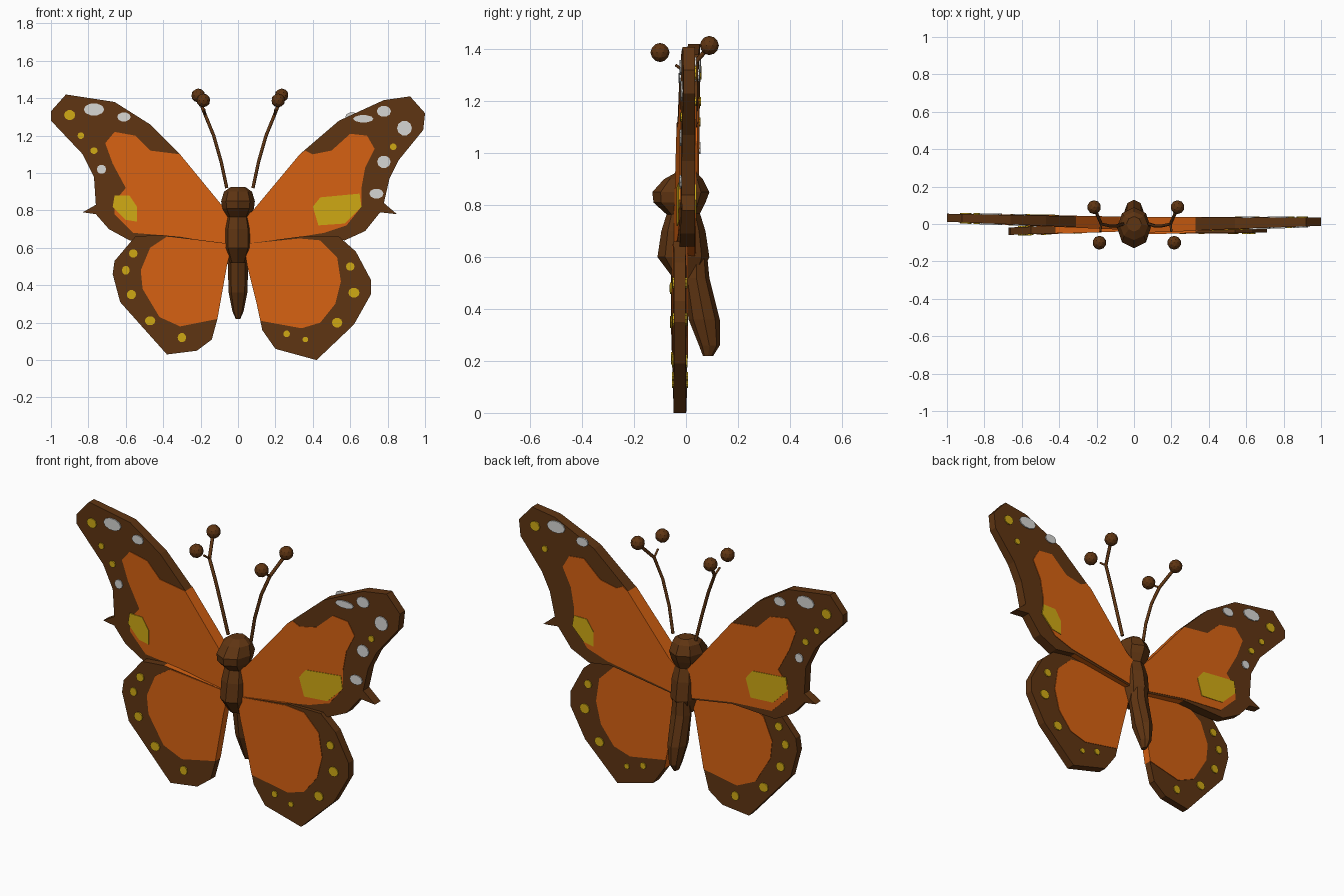
import bpy, bmesh, math
from mathutils import Vector

cube = bpy.data.objects.get("Cube")
if cube:
    bpy.data.objects.remove(cube, do_unlink=True)


def make_material(name, rgb):
    mat = bpy.data.materials.new(name)
    mat.use_nodes = True
    mat.diffuse_color = (*rgb, 1)
    mat.node_tree.nodes["Principled BSDF"].inputs["Base Color"].default_value = (*rgb, 1)
    return mat


BROWN = make_material("dark brown", (.114, .035, .006))
ORANGE = make_material("orange", (.68, .122, .006))
YELLOW = make_material("yellow", (.63, .40, .007))
WHITE = make_material("pale white", (.68, .68, .66))


def finish(name, bm, *materials):
    bmesh.ops.recalc_face_normals(bm, faces=bm.faces)
    mesh = bpy.data.meshes.new(name)
    bm.to_mesh(mesh)
    bm.free()
    for mat in materials:
        mesh.materials.append(mat)
    obj = bpy.data.objects.new(name, mesh)
    bpy.context.collection.objects.link(obj)
    return obj


def slab(name, outline, side, front, back, materials, rim_rule=None):
    """Prism in the x-z plane; front and back are (root y, tip y) lines."""
    bm = bmesh.new()
    rings = []
    for root, tip in (front, back):
        rings.append([bm.verts.new((side * x, root + (tip - root) * x, z)) for x, z in outline])
    for ring in rings:
        bm.faces.new(ring)
    count = len(outline)
    for i in range(count):
        j = (i + 1) % count
        face = bm.faces.new((rings[0][i], rings[0][j], rings[1][j], rings[1][i]))
        if rim_rule and rim_rule(face.calc_center_median()):
            face.material_index = 1
    return finish(name, bm, *materials)


def plate(name, outline, side, surface, outward, height, mat):
    """Thin painted plate lying on a wing surface."""
    outer = [y + outward * height for y in surface]
    inner = [y - outward * .002 for y in surface]
    return slab(name, outline, side, outer, inner, [mat])


def oval(x, z, rx, rz):
    turns = [math.tau * i / 10 for i in range(10)]
    return [(x + rx * math.cos(a), z + rz * math.sin(a)) for a in turns]


def loft(name, rings, sides=8):
    """Closed faceted tube from (z, centre y, half width, half depth) rings."""
    bm = bmesh.new()
    loops = []
    for z, y, rx, ry in rings:
        turns = [math.tau * i / sides for i in range(sides)]
        loops.append([bm.verts.new((rx * math.cos(a), y + ry * math.sin(a), z)) for a in turns])
    for low, high in zip(loops, loops[1:]):
        for i in range(sides):
            j = (i + 1) % sides
            bm.faces.new((low[i], low[j], high[j], high[i]))
    bm.faces.new(loops[0])
    bm.faces.new(loops[-1])
    return finish(name, bm, BROWN)


def rod(name, points, radius):
    curve = bpy.data.curves.new(name, "CURVE")
    curve.dimensions = "3D"
    curve.bevel_depth = radius
    curve.bevel_resolution = 1
    curve.use_fill_caps = True
    spline = curve.splines.new("POLY")
    spline.points.add(len(points) - 1)
    for target, point in zip(spline.points, points):
        target.co = (*point, 1)
    curve.materials.append(BROWN)
    obj = bpy.data.objects.new(name, curve)
    bpy.context.collection.objects.link(obj)


def knob(name, centre, radius):
    bm = bmesh.new()
    bmesh.ops.create_icosphere(bm, subdivisions=2, radius=radius)
    bmesh.ops.translate(bm, verts=bm.verts, vec=Vector(centre))
    finish(name, bm, BROWN)


# Wing outlines: distance from the middle, height
left_upper = [(.03, .76), (.08, .80), (.33, 1.10), (.54, 1.28), (.78, 1.39), (.92, 1.41),
              (1, 1.32), (.99, 1.23), (.86, 1.07), (.81, .97), (.78, .84), (.85, .78),
              (.76, .79), (.68, .69), (.57, .64), (.44, .66), (.03, .60)]
right_upper = [(.03, .77), (.08, .82), (.31, 1.10), (.47, 1.26), (.66, 1.38), (.92, 1.42),
               (1, 1.33), (1, 1.28), (.83, 1.10), (.77, .98), (.76, .83), (.83, .79),
               (.76, .78), (.69, .70), (.58, .64), (.31, .65), (.03, .60)]
left_lower = [(.03, .62), (.33, .66), (.54, .66), (.63, .58), (.71, .43), (.71, .35),
              (.62, .19), (.42, 0), (.20, .06), (.13, .16), (.10, .30), (.05, .50)]
right_lower = [(.03, .62), (.42, .67), (.55, .66), (.66, .53), (.67, .46), (.63, .31),
               (.38, .03), (.22, .05), (.14, .11), (.11, .22), (.06, .50)]

# Orange fields
left_upper_field = [(.03, .76), (.08, .80), (.33, 1.10), (.36, 1.12), (.40, 1.10), (.50, 1.12),
                    (.60, 1.21), (.69, 1.20), (.73, 1.13), (.68, 1.03), (.66, .92), (.66, .82),
                    (.58, .72), (.46, .68), (.03, .61)]
right_upper_field = [(.03, .77), (.08, .82), (.31, 1.10), (.47, 1.12), (.55, 1.20), (.66, 1.22),
                     (.71, 1.16), (.67, 1.05), (.60, .92), (.66, .85), (.66, .78), (.56, .68),
                     (.31, .66), (.03, .61)]
left_lower_field = [(.03, .62), (.33, .65), (.44, .64), (.53, .55), (.55, .42), (.52, .30),
                    (.44, .20), (.34, .17), (.12, .21), (.10, .30), (.05, .50)]
right_lower_field = [(.03, .62), (.38, .66), (.47, .60), (.52, .48), (.51, .38), (.42, .23),
                     (.31, .18), (.11, .22), (.06, .50)]

# Yellow patches
wide_patch = [(.40, .82), (.44, .87), (.65, .89), (.66, .82), (.57, .73), (.43, .72)]
small_patch = [(.66, .88), (.58, .88), (.54, .82), (.54, .74), (.60, .75), (.67, .82)]

# Oval spots: x, z, half width, half height
tip_white = [(.77, 1.34, .055, .033), (.61, 1.30, .036, .025)]
tip_yellow = [(.90, 1.31, .03, .027), (.84, 1.20, .018, .018)]
right_white = tip_white + [(.73, 1.02, .025, .025)]
right_yellow = tip_yellow + [(.77, 1.12, .02, .018)]
left_white = [(.67, 1.29, .055, .02), (.78, 1.33, .038, .03), (.89, 1.24, .04, .04),
              (.78, 1.06, .036, .034), (.74, .89, .038, .027)]
left_yellow = [(.83, 1.14, .018, .018)]
left_low_spots = [(.60, .50, .023, .023), (.62, .36, .03, .027), (.53, .20, .028, .026),
                  (.36, .11, .016, .015), (.26, .14, .018, .018)]
right_low_spots = [(.56, .57, .023, .023), (.60, .48, .021, .024), (.57, .35, .025, .025),
                   (.47, .21, .028, .025), (.30, .12, .023, .025)]


def near_body(centre):
    return abs(centre.x) < .36 and centre.z > .21


def wing(name, side, outline, field, front, back, front_marks, back_marks):
    slab(name, outline, side, front, back, [BROWN, ORANGE], near_body)
    for face, surface, outward, marks in (("front", front, -1, front_marks),
                                          ("back", back, 1, back_marks)):
        plate(f"{name}_{face}_field", field, side, surface, outward, .003, ORANGE)
        for i, (shape, mat) in enumerate(marks):
            plate(f"{name}_{face}_mark_{i + 1}", shape, side, surface, outward, .006, mat)


def marks(white, yellow, *patches):
    return ([(oval(*s), WHITE) for s in white] + [(oval(*s), YELLOW) for s in yellow]
            + [(p, YELLOW) for p in patches])


wing("left_upper_wing", 1, left_upper, left_upper_field, (-.045, -.01), (.035, .035),
     marks(left_white, left_yellow, wide_patch), marks(tip_white, tip_yellow, small_patch))
wing("right_upper_wing", -1, right_upper, right_upper_field, (-.03, .012), (.035, .055),
     marks(right_white, right_yellow, small_patch), marks(right_white, right_yellow, wide_patch))
wing("left_lower_wing", 1, left_lower, left_lower_field, (-.05, -.045), (.005, -.005),
     marks([], left_low_spots), marks([], left_low_spots))
wing("right_lower_wing", -1, right_lower, right_lower_field, (-.035, -.07), (.005, -.03),
     marks([], right_low_spots), marks([], right_low_spots))

# Body
loft("head", [(.76, -.01, .06, .06), (.81, -.025, .085, .10), (.85, -.02, .09, .11),
              (.90, -.01, .075, .075), (.925, 0, .04, .04)])
loft("thorax", [(.52, 0, .045, .05), (.60, -.01, .075, .10), (.70, -.01, .075, .085),
                (.78, -.01, .06, .06)])
loft("abdomen", [(.22, .085, .012, .02), (.26, .09, .03, .04), (.36, .07, .05, .06),
                 (.52, .04, .055, .05), (.62, .04, .045, .04)])

# Antennae, each with a stem, a short spur and two knobs
for name, side, lean in (("left", 1, .02), ("right", -1, 0)):
    path = [(.06, 0, .92), (.09, -.01, 1.06), (.13, -.01, 1.20), (.175, 0, 1.31), (.21, .08, 1.40)]
    stem = [(side * (x + lean), y, z) for x, y, z in path]
    rod(f"{name}_antenna_stem", stem, .009)
    rod(f"{name}_antenna_spur", [stem[3], (side * (.18 + lean), -.04, 1.34)], .006)
    knob(f"{name}_back_knob", (side * (.213 + lean), .09, 1.415), .037)
    knob(f"{name}_front_knob", (side * (.185 + 1.5 * lean), -.10, 1.388), .037)
